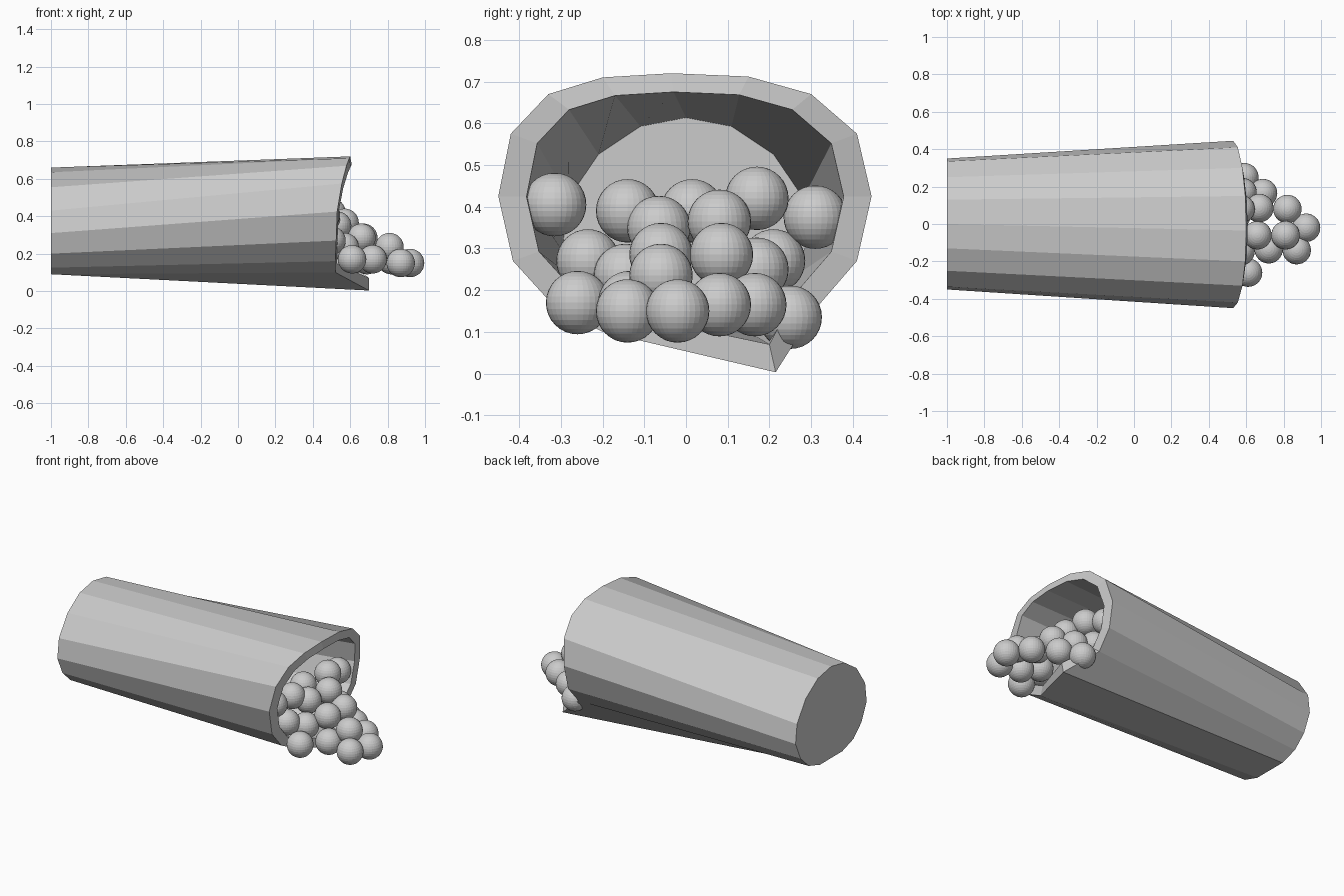
import bpy
import bmesh

cube = bpy.data.objects.get("Cube")
if cube:
    bpy.data.objects.remove(cube, do_unlink=True)

# One plain grey for everything
grey = bpy.data.materials.new("light_grey")
grey.use_nodes = True
colour = (0.6, 0.6, 0.6, 1)
grey.diffuse_color = colour
grey.node_tree.nodes["Principled BSDF"].inputs["Base Color"].default_value = colour


def finish(bm, name, location=(0, 0, 0)):
    mesh = bpy.data.meshes.new(name)
    bm.to_mesh(mesh)
    bm.free()
    mesh.materials.append(grey)
    obj = bpy.data.objects.new(name, mesh)
    obj.location = location
    bpy.context.collection.objects.link(obj)
    return obj


# Mouth outline (x, y, z) with one torn corner, and round base outline (y, z)
mouth = [(.60, -.035, .72), (.595, -.2, .71), (.58, -.33, .67), (.555, -.42, .575),
         (.53, -.45, .425), (.525, -.415, .27), (.52, -.315, .16), (.52, -.2, .10),
         (.70, .215, .003), (.52, .315, .16), (.525, .41, .27), (.53, .445, .425),
         (.555, .41, .575), (.58, .30, .67), (.595, .15, .712)]
half = [(.13, .635), (.25, .555), (.335, .43), (.35, .31), (.3, .2), (.22, .125), (.11, .09)]
base = [(0, .66)] + [(-y, z) for y, z in half] + [(y, z) for y, z in reversed(half)]


def shrink(y, z, cy, cz, factor):
    return cy + (y - cy) * factor, cz + (z - cz) * factor


# Hollow tapered cup lying on its side
bm = bmesh.new()
outer_base = [bm.verts.new((-1, y, z)) for y, z in base]
outer_rim = [bm.verts.new(p) for p in mouth]
inner_rim = [bm.verts.new((x + .008, *shrink(y, z, 0, .42, .85))) for x, y, z in mouth]
inner_base = [bm.verts.new((-.94, *shrink(y, z, 0, .37, .84))) for y, z in base]
# Keep the torn corner thin
inner_rim[8].co = (.70, .2, .07)
rings = [outer_base, outer_rim, inner_rim, inner_base]
count = len(base)
for ring, following in zip(rings, rings[1:]):
    for i in range(count):
        j = (i + 1) % count
        bm.faces.new((ring[i], ring[j], following[j], following[i]))
bm.faces.new(outer_base)
bm.faces.new(inner_base)
bmesh.ops.recalc_face_normals(bm, faces=bm.faces)
finish(bm, "cup")

# Balls spilling out of the mouth, lowest and furthest first
centres = [(.92, -.02, .15), (.87, -.14, .15), (.61, -.26, .17), (.82, .08, .165),
           (.81, -.06, .235), (.69, .165, .165), (.59, .25, .135), (.67, .085, .285),
           (.66, -.06, .285), (.72, -.135, .17), (.57, -.145, .235), (.58, .17, .25),
           (.57, .08, .365), (.53, -.065, .35), (.5, .17, .42), (.47, -.14, .39),
           (.44, .015, .39), (.47, -.315, .405), (.47, .31, .375), (.5, -.235, .27),
           (.47, .21, .27)]
for number, centre in enumerate(centres, 1):
    bm = bmesh.new()
    bmesh.ops.create_uvsphere(bm, u_segments=32, v_segments=16, radius=.076)
    finish(bm, f"ball_{number}", centre)
